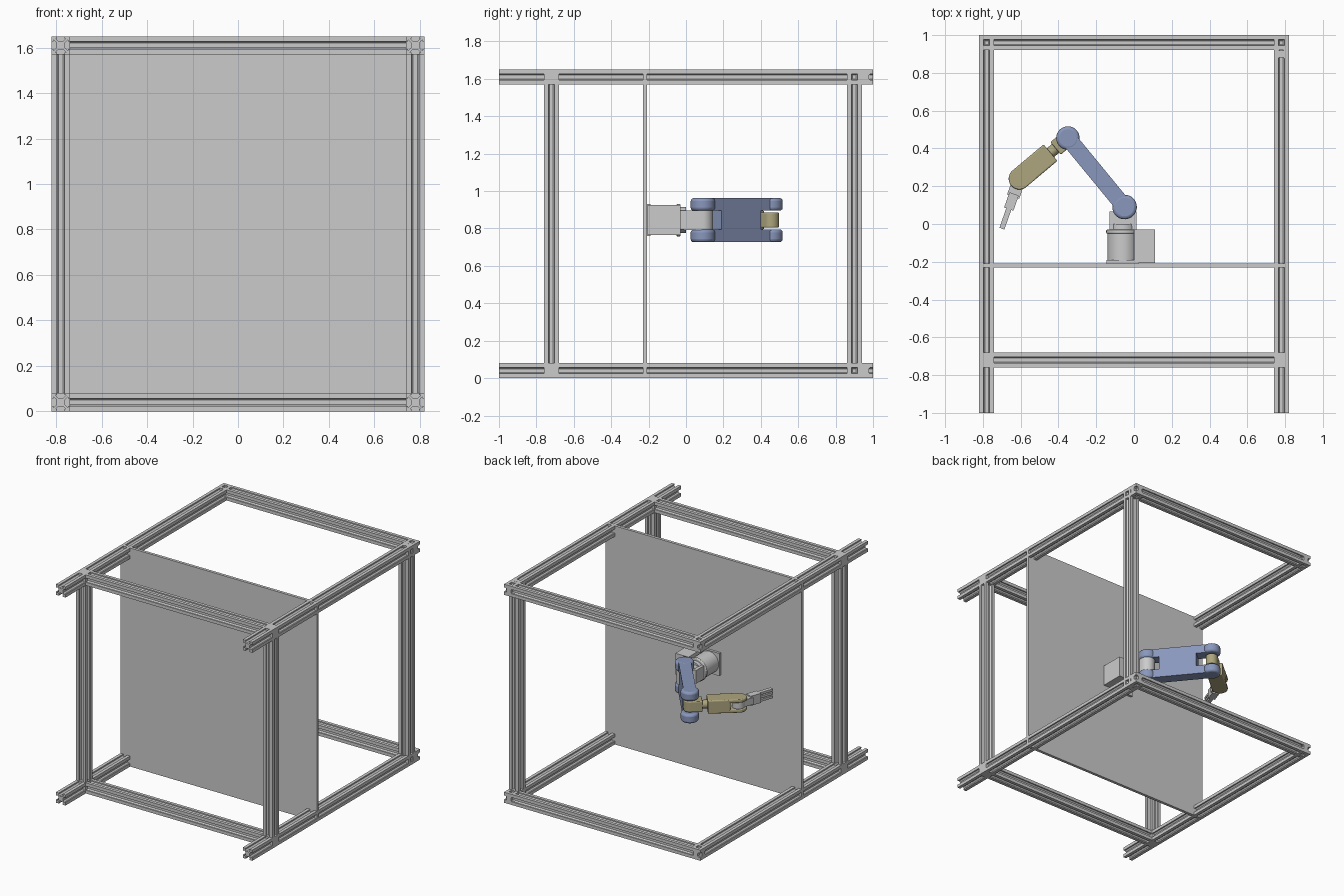
import bpy, bmesh
from math import pi, sin, cos, atan2, hypot, radians
from mathutils import Matrix, Vector

if "Cube" in bpy.data.objects:
    bpy.data.objects.remove(bpy.data.objects["Cube"])

def material(name, rgb):
    m = bpy.data.materials.new(name)
    m.diffuse_color = (*rgb, 1)
    m.use_nodes = True
    m.node_tree.nodes["Principled BSDF"].inputs["Base Color"].default_value = m.diffuse_color
    return m

BLUE = material("blue_paint", (0.25, 0.31, 0.50))
SAND = material("sand_paint", (0.42, 0.38, 0.21))

def prism(name, pts, lo, hi, mat=None, xf=Matrix(), bevel=0.0, smooth=False):
    """Extrude a closed 2D profile from lo to hi along local z."""
    bm = bmesh.new()
    face = bm.faces.new([bm.verts.new((x, y, lo)) for x, y in pts])
    ext = bmesh.ops.extrude_face_region(bm, geom=[face])
    bmesh.ops.translate(bm, vec=(0, 0, hi - lo),
                        verts=[v for v in ext["geom"] if isinstance(v, bmesh.types.BMVert)])
    bmesh.ops.recalc_face_normals(bm, faces=bm.faces[:])
    me = bpy.data.meshes.new(name)
    bm.to_mesh(me)
    bm.free()
    ob = bpy.data.objects.new(name, me)
    bpy.context.collection.objects.link(ob)
    ob.matrix_world = xf
    if mat:
        me.materials.append(mat)
    if bevel:
        b = ob.modifiers.new("bevel", "BEVEL")
        b.width, b.segments, b.limit_method, b.angle_limit = bevel, 3, "ANGLE", radians(40)
    if smooth or bevel:
        bpy.ops.object.select_all(action="DESELECT")
        ob.select_set(True)
        bpy.context.view_layer.objects.active = ob
        bpy.ops.object.shade_smooth_by_angle(angle=radians(35))
    return ob

def rect(x0, x1, y0, y1):
    return [(x0, y0), (x1, y0), (x1, y1), (x0, y1)]

def circle(r, cx=0, n=40):
    return [(cx + r * cos(2 * pi * i / n), r * sin(2 * pi * i / n)) for i in range(n)]

def tongue(x0, cx, r, n=20):
    """Strip starting square at x0 and ending in a half circle at cx."""
    arc = [(cx + r * sin(pi * i / n), -r * cos(pi * i / n)) for i in range(n + 1)]
    return [(x0, -r)] + arc + [(x0, r)]

# T-slot rail cross-section, one quarter repeated four times
half = [(.018, .010), (.031, .023), (.031, .016), (.04, .016)]
quarter = half + [(.04, .04)] + [(y, x) for x, y in reversed(half)]
slot = []
for k in range(4):
    c, s = (1, 0, -1, 0)[k], (0, 1, 0, -1)[k]
    slot += [(c * x - s * y, s * x + c * y) for x, y in quarter]

ALONG_X = Matrix.Rotation(pi / 2, 4, "Y")
ALONG_Y = Matrix.Rotation(-pi / 2, 4, "X")
T = Matrix.Translation

# Frame: side rails, cross rails and three posts
for z, level in ((0.04, "lower"), (1.61, "upper")):
    for x, side in ((-0.78, "left"), (0.78, "right")):
        prism(f"{level}_{side}_rail", slot, -1, 1, xf=T((x, 0, z)) @ ALONG_Y)
    for y, end in ((-0.72, "front"), (0.96, "back")):
        prism(f"{level}_{end}_cross_rail", slot, -0.82, 0.82, xf=T((0, y, z)) @ ALONG_X)
for x, y, n in ((-0.78, -0.72, "front_left"), (0.78, -0.72, "front_right"), (0.78, 0.90, "back_right")):
    prism(f"{n}_post", slot, 0, 1.65, xf=T((x, y, 0)))

# Mounting panel
prism("mounting_panel", rect(-0.82, 0.82, -0.23, -0.208), 0, 1.65)

# Arm base, axis pointing out of the panel (+y)
Z = 0.845
base = T((-0.06, 0, Z)) @ ALONG_Y
prism("base_plate", rect(-.085, .085, -.085, .085), -.21, -.19, xf=base)
prism("base_cylinder", circle(.08), -.2, -.03, xf=base, smooth=True)
prism("base_collar", circle(.087), -.05, -.03, xf=base, bevel=.005)
prism("connector_box", rect(0.0, .11, -.207, -.03), Z - .08, Z + .08)

# Shoulder, a block with a rounded tip held inside the upper arm fork
prism("shoulder_turntable", circle(.07), -.03, .0, xf=base, smooth=True)
shoulder = Vector((-.05, .09, Z))
elbow = Vector((-.35, .455, Z))
prism("shoulder_block", tongue(-.10, 0, .055), -.052, .052,
      xf=T(shoulder) @ Matrix.Rotation(pi / 2, 4, "Z"), smooth=True)
prism("shoulder_bracket", rect(-.13, .012, -.03, .065), Z - .05, Z + .05)

# Upper arm: solid middle with a forked joint at each end
def frame(a, d):
    return T(a) @ Matrix.Rotation(atan2(d[1], d[0]), 4, "Z")

span = elbow - shoulder
L = hypot(span.x, span.y)
arm = frame(shoulder, span)
prism("upper_arm_core", rect(.095, .366, -.043, .043), -.07, .07, BLUE, arm)
for lo, hi, n in ((-.118, -.05, "lower"), (.05, .118, "upper")):
    prism(f"{n}_arm_plate", rect(0, L, -.043, .043), lo + .001, hi - .001, BLUE, arm)
    prism(f"{n}_shoulder_cap", circle(.065), lo, hi, BLUE, arm, bevel=.016)
    prism(f"{n}_elbow_cap", circle(.062, L), lo, hi, BLUE, arm, bevel=.016)

# Forearm: elbow knuckle, neck, body and wrist fork
fore = frame(elbow, (-.766, -.643))
prism("elbow_knuckle", tongue(-.085, 0, .043), -.04, .04, SAND,
      fore @ Matrix.Rotation(pi, 4, "Z"), bevel=.006)
neck = fore @ ALONG_X
prism("forearm_neck", circle(.03), .08, .14, SAND, neck, smooth=True)
W = .335
prism("forearm_body", rect(.12, .275, -.057, .057), -.05, .05, SAND, fore, bevel=.008)
for lo, hi, n in ((-.05, -.025, "lower"), (.025, .05, "upper")):
    prism(f"{n}_wrist_fork", tongue(.26, W, .057), lo, hi, SAND, fore, bevel=.006)

# Wrist and three-finger gripper
wrist = frame(fore @ Vector((W, 0, 0)), (-.33, -.94))
prism("wrist_barrel", circle(.046), -.026, .026, None, wrist, smooth=True)
prism("wrist_link", rect(0, .10, -.034, .034), -.026, .026, None, wrist)
prism("gripper_palm", rect(.085, .17, -.026, .026), -.036, .036, None, wrist)
for i in (-1, 0, 1):
    prism(f"gripper_finger_{i + 2}", rect(.16, .28, -.014, .014),
          i * .026 - .009, i * .026 + .009, None, wrist)
